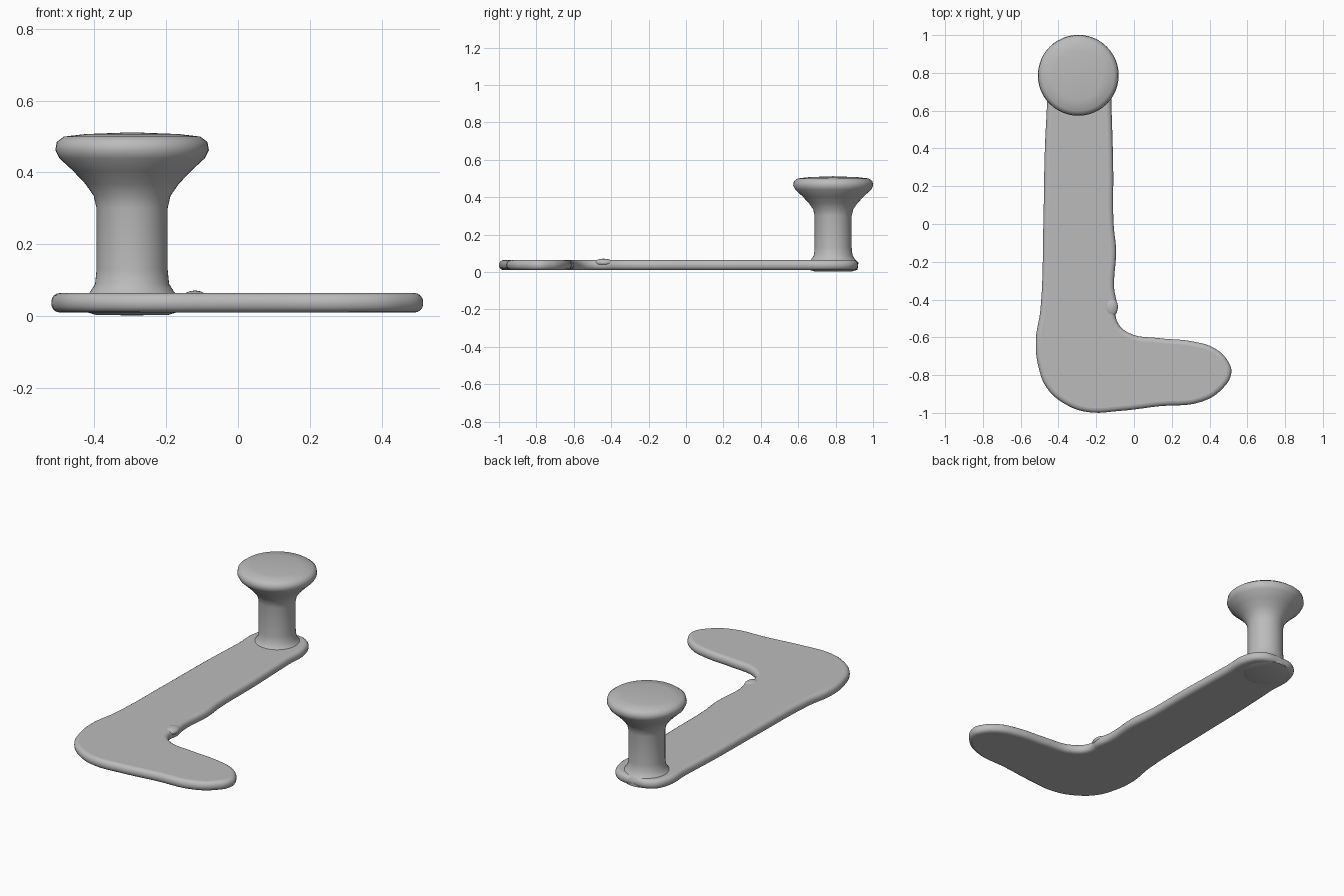
import bpy
import bmesh
from math import cos, sin, tau

cube = bpy.data.objects.get("Cube")
if cube:
    bpy.data.objects.remove(cube, do_unlink=True)

grey = bpy.data.materials.new("plain grey")
grey.use_nodes = True
colour = (0.5, 0.5, 0.5, 1)
grey.diffuse_color = colour
grey.node_tree.nodes["Principled BSDF"].inputs["Base Color"].default_value = colour


def finish(obj):
    obj.data.materials.clear()
    obj.data.materials.append(grey)
    bpy.ops.object.select_all(action="DESELECT")
    obj.select_set(True)
    bpy.context.view_layer.objects.active = obj
    if obj.type == "CURVE":
        bpy.ops.object.convert(target="MESH")
    bpy.ops.object.shade_smooth_by_angle(angle=1.0)


def link(name, data):
    obj = bpy.data.objects.new(name, data)
    bpy.context.collection.objects.link(obj)
    return obj


# Flat L-shaped plate with a rounded rim
outline = [
    (-.29, .92), (-.18, .90), (-.125, .82), (-.12, .65), (-.11, .3), (-.108, 0),
    (-.095, -.14), (-.105, -.34), (-.09, -.43), (-.095, -.5), (-.04, -.57),
    (.14, -.605), (.30, -.62), (.43, -.66), (.5, -.73), (.515, -.79),
    (.47, -.87), (.36, -.94), (.13, -.965), (-.08, -.99), (-.25, -.995),
    (-.37, -.95), (-.46, -.87), (-.505, -.76), (-.52, -.62), (-.495, -.45),
    (-.48, 0), (-.472, .4), (-.46, .65), (-.455, .82), (-.40, .90),
]
rim = 0.024
curve = bpy.data.curves.new("plate", "CURVE")
curve.dimensions = "2D"
curve.fill_mode = "BOTH"
curve.resolution_u = 5
curve.extrude = 0.003
curve.bevel_depth = rim
curve.bevel_resolution = 3
curve.offset = -rim
spline = curve.splines.new("BEZIER")
spline.bezier_points.add(len(outline) - 1)
for point, (x, y) in zip(spline.bezier_points, outline):
    point.co = (x, y, 0)
    point.handle_left_type = point.handle_right_type = "AUTO"
spline.use_cyclic_u = True
plate = link("plate", curve)
plate.location.z = 0.037
finish(plate)

# Turned knob: base pad, stem, flared head
profile = [
    (0, .002), (.10, .003), (.13, .012), (.135, .05), (.118, .066), (.103, .09),
    (.099, .13), (.099, .30), (.107, .335), (.13, .368), (.165, .405),
    (.203, .440), (.214, .462), (.210, .485), (.19, .500), (.13, .507), (0, .512),
]
sides = 48
bm = bmesh.new()
rings = []
for r, z in profile:
    count = sides if r else 1
    rings.append([bm.verts.new((r * cos(tau * i / sides), r * sin(tau * i / sides), z))
                  for i in range(count)])
for low, high in zip(rings, rings[1:]):
    for i in range(sides):
        j = (i + 1) % sides
        corners = [low[i % len(low)], low[j % len(low)],
                   high[j % len(high)], high[i % len(high)]]
        bm.faces.new(list(dict.fromkeys(corners)))
bmesh.ops.recalc_face_normals(bm, faces=bm.faces)
mesh = bpy.data.meshes.new("knob")
bm.to_mesh(mesh)
bm.free()
knob = link("knob", mesh)
knob.location = (-.295, .787, 0)
finish(knob)

# Small bump at the inner edge of the plate
bpy.ops.mesh.primitive_uv_sphere_add(segments=24, ring_count=12, radius=1,
                                     location=(-.12, -.44, .05))
bump = bpy.context.object
bump.name = "edge_bump"
bump.scale = (.035, .05, .021)
finish(bump)
